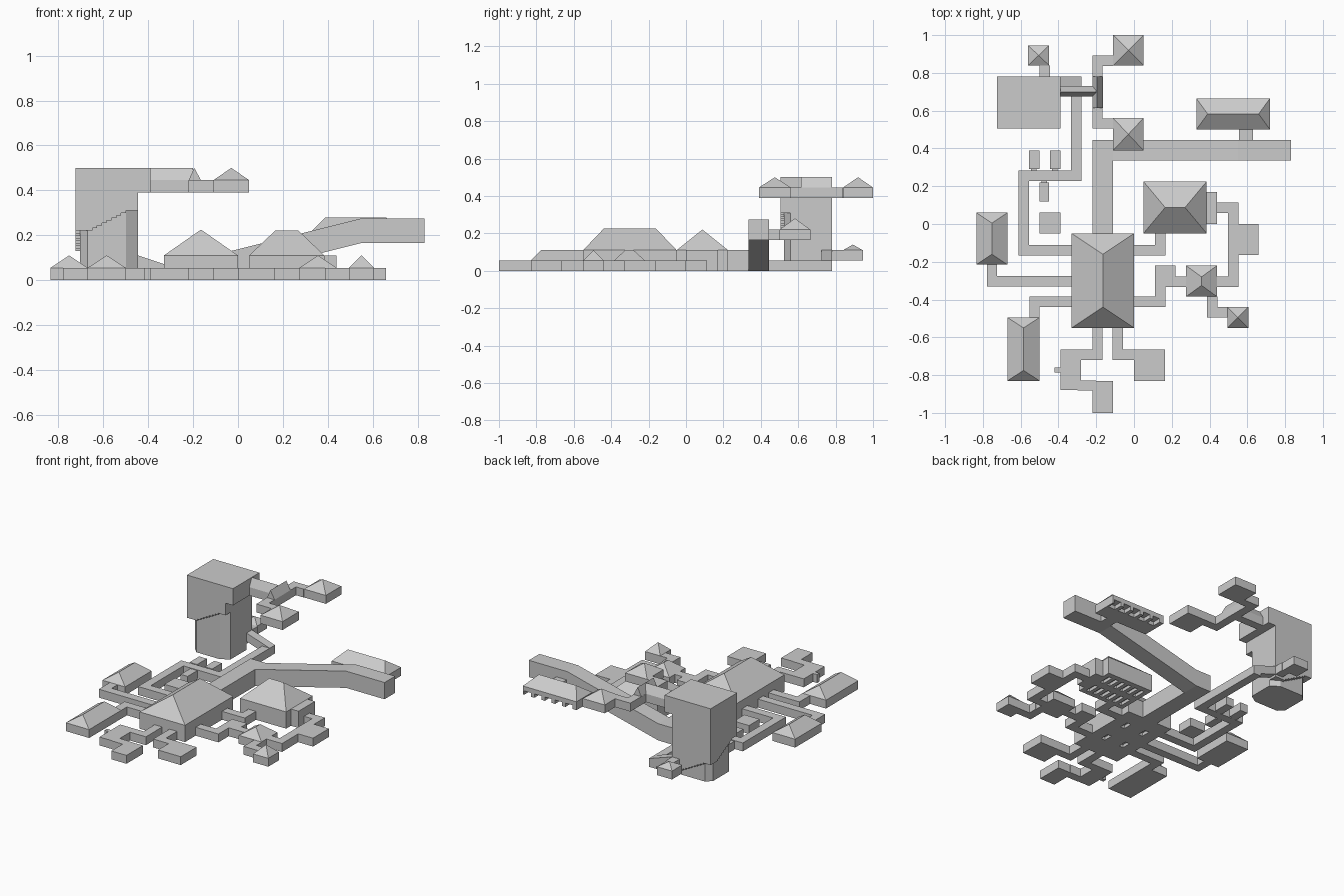
import bpy
import bmesh
from mathutils import Vector

cube = bpy.data.objects.get("Cube")
if cube:
    bpy.data.objects.remove(cube, do_unlink=True)

stone = bpy.data.materials.new("pale grey stone")
stone.use_nodes = True
GREY = (0.6, 0.6, 0.6, 1)
stone.diffuse_color = GREY
stone.node_tree.nodes["Principled BSDF"].inputs["Base Color"].default_value = GREY

LOW = 0.055   # height of one storey step
TALL = 0.11
HIGH = 0.39   # floor of the upper rooms


def finish(name, bm):
    bmesh.ops.recalc_face_normals(bm, faces=bm.faces)
    mesh = bpy.data.meshes.new(name)
    bm.to_mesh(mesh)
    bm.free()
    mesh.materials.append(stone)
    obj = bpy.data.objects.new(name, mesh)
    bpy.context.collection.objects.link(obj)
    return obj


def add_prism(bm, ring, offset):
    """Extrude a closed outline along an offset."""
    face = bm.faces.new([bm.verts.new(p) for p in ring])
    ext = bmesh.ops.extrude_face_region(bm, geom=[face], use_keep_orig=True)
    verts = [g for g in ext["geom"] if isinstance(g, bmesh.types.BMVert)]
    bmesh.ops.translate(bm, verts=verts, vec=Vector(offset))


def add_box(bm, x0, x1, y0, y1, z0, z1):
    add_prism(bm, [(x0, y0, z0), (x1, y0, z0), (x1, y1, z0), (x0, y1, z0)], (0, 0, z1 - z0))


def box(name, *size):
    bm = bmesh.new()
    add_box(bm, *size)
    return finish(name, bm)


def prism(name, ring, offset):
    bm = bmesh.new()
    add_prism(bm, ring, offset)
    return finish(name, bm)


def corridor(name, points, z=0, width=LOW):
    """Square-cornered passage that follows a centre line."""
    bm = bmesh.new()
    h = width / 2
    last = len(points) - 2
    for i, (a, b) in enumerate(zip(points, points[1:])):
        a, b = Vector(a), Vector(b)
        d = (b - a).normalized() * h
        if i > 0:
            a = a - d
        if i < last:
            b = b + d
        sx, sy = (0, h) if abs(d.x) > abs(d.y) else (h, 0)
        add_box(bm, min(a.x, b.x) - sx, max(a.x, b.x) + sx,
                min(a.y, b.y) - sy, max(a.y, b.y) + sy, z, z + LOW)
    return finish(name, bm)


def hip_room(name, x0, x1, y0, y1, z=0, wall=LOW, rise=LOW, inset=LOW):
    """Walls with a hipped roof; a square plan gives a pyramid."""
    bm = bmesh.new()
    plan = [(x0, y0), (x1, y0), (x1, y1), (x0, y1)]
    low = [bm.verts.new((x, y, z)) for x, y in plan]
    eave = [bm.verts.new((x, y, z + wall)) for x, y in plan]
    bm.faces.new(low[::-1])
    for i in range(4):
        j = (i + 1) % 4
        bm.faces.new((low[i], low[j], eave[j], eave[i]))
    cx, cy, top = (x0 + x1) / 2, (y0 + y1) / 2, z + wall + rise
    if abs((x1 - x0) - (y1 - y0)) < 0.02 and inset == LOW:
        tip = bm.verts.new((cx, cy, top))
        for i in range(4):
            bm.faces.new((eave[i], eave[(i + 1) % 4], tip))
    elif x1 - x0 >= y1 - y0:
        a, b = bm.verts.new((x0 + inset, cy, top)), bm.verts.new((x1 - inset, cy, top))
        for f in ((eave[0], eave[1], b, a), (eave[1], eave[2], b),
                  (eave[2], eave[3], a, b), (eave[3], eave[0], a)):
            bm.faces.new(f)
    else:
        a, b = bm.verts.new((cx, y0 + inset, top)), bm.verts.new((cx, y1 - inset, top))
        for f in ((eave[0], eave[1], a), (eave[1], eave[2], b, a),
                  (eave[2], eave[3], b), (eave[3], eave[0], a, b)):
            bm.faces.new(f)
    return finish(name, bm)


def carve(obj, boxes):
    """Cut box recesses into a part."""
    bm = bmesh.new()
    for b in boxes:
        add_box(bm, *b)
    cutter = finish("recess_cutter", bm)
    cutter.hide_render = True
    mod = obj.modifiers.new("recesses", "BOOLEAN")
    mod.operation, mod.solver, mod.object = "DIFFERENCE", "EXACT", cutter
    bpy.context.view_layer.objects.active = obj
    bpy.ops.object.modifier_apply(modifier=mod.name)
    bpy.data.objects.remove(cutter, do_unlink=True)


# Great hall with four floor pits
hall = hip_room("great_hall", -0.33, 0, -0.55, -0.05, 0, TALL, 0.115, 0.11)
carve(hall, [(x, x + 0.03, y, y + 0.06, -0.01, 0.02)
             for x in (-0.25, -0.11) for y in (-0.4, -0.22)])

# Square hall with rows of floor bays, and its side wing
library = hip_room("square_hall", 0.05, 0.385, -0.05, 0.225, 0, TALL, TALL, 0.115)
carve(library, [(0.08 + i * 0.05, 0.105 + i * 0.05, y, y + 0.08, -0.01, 0.02)
                for i in range(6) for y in (-0.02, 0.11)])
box("square_hall_wing", 0.385, 0.44, 0, 0.17, 0, TALL)

# Ground-floor rooms with hipped roofs
hip_room("east_room", 0.275, 0.44, -0.385, -0.22)
bpy.data.objects.remove(bpy.data.objects["east_room"], do_unlink=True)
hip_room("east_room", 0.275, 0.44, -0.385, -0.22, inset=0.06)
hip_room("east_turret", 0.495, 0.605, -0.55, -0.44)
hip_room("west_long_room", -0.835, -0.67, -0.215, 0.06)
hip_room("southwest_long_room", -0.67, -0.5, -0.83, -0.495)

# Flat-roofed ground-floor rooms
for name, x0, x1, y0, y1 in (
        ("far_east_room", 0.55, 0.66, -0.165, 0), ("southeast_room", 0, 0.165, -0.83, -0.665),
        ("south_room", -0.22, -0.11, -1, -0.83), ("south_passage_room", -0.39, -0.28, -0.88, -0.665),
        ("south_closet", -0.42, -0.39, -0.785, -0.76), ("west_cell_a", -0.555, -0.5, 0.29, 0.39),
        ("west_cell_b", -0.445, -0.39, 0.29, 0.39), ("west_cell_c", -0.5, -0.45, 0.12, 0.22),
        ("west_store", -0.5, -0.39, -0.05, 0.06)):
    box(name, x0, x1, y0, y1, 0, LOW)
for x, y in ((-0.53, 0.28), (-0.42, 0.28), (-0.475, 0.215)):
    box("cell_door", x - 0.015, x + 0.015, y, y + 0.02, 0, 0.045)

# Ground-floor corridors
corridor("east_corridor", [(0.44, 0.085), (0.525, 0.085), (0.525, -0.305), (0.44, -0.305)])
corridor("turret_corridor", [(0.415, -0.385), (0.415, -0.468), (0.5, -0.468)])
corridor("hall_east_corridor", [(0, -0.412), (0.138, -0.412), (0.138, -0.247),
                                (0.193, -0.247), (0.193, -0.305), (0.275, -0.305)])
corridor("square_hall_corridor", [(0, -0.138), (0.138, -0.138), (0.138, -0.05)])
corridor("south_corridor", [(-0.193, -0.55), (-0.193, -0.692), (-0.3, -0.692)])
corridor("south_link", [(-0.3, -0.855), (-0.2, -0.855)])
corridor("southeast_corridor", [(-0.085, -0.55), (-0.085, -0.692), (0.01, -0.692)])
corridor("southwest_corridor", [(-0.33, -0.412), (-0.527, -0.412), (-0.527, -0.5)])
corridor("west_corridor", [(-0.33, -0.303), (-0.752, -0.303), (-0.752, -0.21)])
corridor("tower_corridor", [(-0.33, -0.138), (-0.583, -0.138), (-0.583, 0.255),
                            (-0.305, 0.255), (-0.305, 0.78)])
box("north_gallery", -0.22, -0.11, -0.05, 0.445, 0, TALL)

# Rising gallery to the raised northeast room
prism("rising_gallery", [(-0.11, 0.335, 0), (0.55, 0.335, 0.165), (0.83, 0.335, 0.165),
                         (0.83, 0.335, 0.275), (0.55, 0.335, 0.275), (-0.11, 0.335, TALL)],
      (0, 0.11, 0))
box("raised_room_door", 0.555, 0.63, 0.44, 0.505, 0.165, 0.22)
raised = hip_room("raised_room", 0.33, 0.72, 0.5, 0.665, 0.165, LOW, 0.06, 0.06)
carve(raised, [(0.36 + i * 0.075, 0.41 + i * 0.075, 0.61, 0.68, 0.15, 0.19) for i in range(5)])

# Tower: eight-sided core, square head and a stepped stair winding up around it
X0, X1, Y0, Y1, C = -0.725, -0.445, 0.505, 0.78, 0.055
E = 0.02
prism("tower_core", [(X0 + C, Y0 + E, 0), (X1 - C, Y0 + E, 0), (X1, Y0 + C, 0), (X1, Y1 - C, 0),
                     (X1 - C, Y1 - E, 0), (X0 + C, Y1 - E, 0), (X0 + E, Y1 - C, 0),
                     (X0 + E, Y0 + C, 0)], (0, 0, 0.4))
box("tower_head", X0, X1, Y0, Y1, 0.31, 0.5)
box("tower_landing", X1, -0.39, Y0, Y1, HIGH, 0.5)
stair = bmesh.new()
for x, y, z in ((X1 - C, Y1 - C, 0.04), (X0, Y1 - C, 0.13), (X0, Y0, 0.22)):
    add_box(stair, x, x + C, y, y + C, z, 0.32)
STEPS = 8
for i in range(STEPS):
    t0, t1 = i / STEPS, (i + 1) / STEPS
    rise = 0.09 * t0
    xa, xb = X0 + C, X1 - C
    ya, yb = Y0 + C, Y1 - C
    add_box(stair, xb - (xb - xa) * t1, xb - (xb - xa) * t0, Y1 - C, Y1, 0.04 + rise, 0.32)
    add_box(stair, X0, X0 + C, yb - (yb - ya) * t1, yb - (yb - ya) * t0, 0.13 + rise, 0.32)
    add_box(stair, xa + (xb - xa) * t0, xa + (xb - xa) * t1, Y0, Y0 + C, 0.22 + rise, 0.32)
finish("tower_stair", stair)

# Small room and ramp at the foot of the tower
prism("tower_ramp", [(-0.445, 0.725, LOW), (-0.28, 0.725, 0), (-0.28, 0.725, LOW),
                     (-0.445, 0.725, TALL)], (0, LOW, 0))
box("northwest_corridor", -0.5, -0.445, 0.725, 0.84, LOW, TALL)
hip_room("northwest_turret", -0.56, -0.45, 0.84, 0.945, LOW, LOW, 0.03)

# Upper gabled passages and rooms beside the tower
EAVE, RIDGE = HIGH + LOW, 0.5
prism("upper_passage", [(-0.39, 0.675, HIGH), (-0.39, 0.73, HIGH), (-0.39, 0.73, EAVE),
                        (-0.39, 0.7, RIDGE), (-0.39, 0.675, EAVE)], (0.19, 0, 0))
prism("upper_cross_passage", [(-0.22, 0.615, HIGH), (-0.165, 0.615, HIGH), (-0.165, 0.615, EAVE),
                              (-0.195, 0.615, RIDGE), (-0.22, 0.615, EAVE)], (0, 0.165, 0))
corridor("upper_corridor", [(-0.11, 0.865), (-0.193, 0.865), (-0.193, 0.532), (-0.11, 0.532)], HIGH)
hip_room("upper_north_room", -0.11, 0.05, 0.84, 1, HIGH)
hip_room("upper_south_room", -0.11, 0.05, 0.39, 0.56, HIGH)
